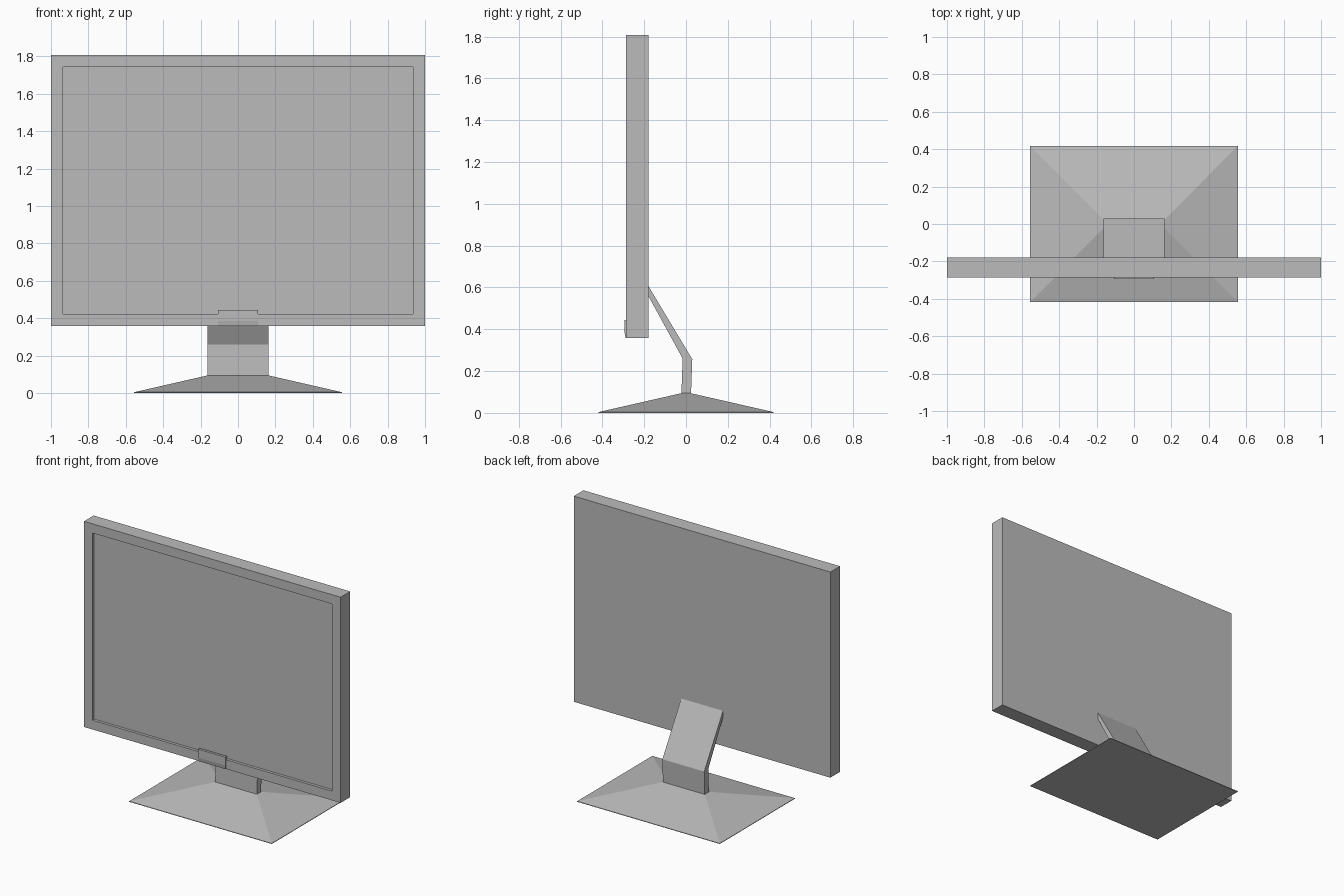
import bpy, bmesh
from mathutils import Vector

cube = bpy.data.objects.get("Cube")
if cube:
    bpy.data.objects.remove(cube, do_unlink=True)

grey = bpy.data.materials.new("plain_grey")
grey.use_nodes = True
GREY = (0.5, 0.5, 0.5, 1)
grey.diffuse_color = GREY
grey.node_tree.nodes["Principled BSDF"].inputs["Base Color"].default_value = GREY


def finish(name, bm):
    bmesh.ops.recalc_face_normals(bm, faces=bm.faces)
    mesh = bpy.data.meshes.new(name)
    bm.to_mesh(mesh)
    bm.free()
    mesh.materials.append(grey)
    obj = bpy.data.objects.new(name, mesh)
    bpy.context.collection.objects.link(obj)
    return obj


def extrude_profile(name, profile, half_width):
    """Side profile of (y, z) points, extruded across x."""
    bm = bmesh.new()
    face = bm.faces.new([bm.verts.new((-half_width, y, z)) for y, z in profile])
    out = bmesh.ops.extrude_face_region(bm, geom=[face])
    moved = [v for v in out["geom"] if isinstance(v, bmesh.types.BMVert)]
    bmesh.ops.translate(bm, verts=moved, vec=(2 * half_width, 0, 0))
    return finish(name, bm)


# Display housing: box with a recessed screen in its front
front, back, bottom, top = -0.286, -0.179, 0.358, 1.807
bm = bmesh.new()
bmesh.ops.create_cube(bm, size=1)
for v in bm.verts:
    v.co = Vector((v.co.x * 2, back if v.co.y > 0 else front, top if v.co.z > 0 else bottom))
bm.normal_update()
screen = min(bm.faces, key=lambda f: f.calc_center_median().y)
bmesh.ops.inset_region(bm, faces=[screen], thickness=0.092)
bmesh.ops.inset_region(bm, faces=[screen], thickness=0)
bmesh.ops.translate(bm, verts=screen.verts, vec=(0, 0.02, 0))
finish("display_housing", bm)

# Raised tab on the lower bezel, thicker at its top
extrude_profile("bezel_tab", [(front + 0.01, bottom), (front - 0.003, bottom),
                              (front - 0.008, 0.385), (front - 0.008, 0.444),
                              (front + 0.01, 0.444)], 0.107)

# Bent neck from the base to the back of the housing
extrude_profile("neck", [(-0.022, 0.09), (-0.016, 0.26), (back, 0.557),
                         (back, 0.605), (0.03, 0.257), (0.024, 0.09)], 0.163)

# Base: low pyramid with a thin rim
bm = bmesh.new()
rings = []
for hx, hy, z in [(0.556, 0.418, 0), (0.556, 0.418, 0.004), (0.163, 0.023, 0.094)]:
    rings.append([bm.verts.new((sx * hx, sy * hy, z))
                  for sx, sy in ((-1, -1), (1, -1), (1, 1), (-1, 1))])
for low, high in zip(rings, rings[1:]):
    for i in range(4):
        j = (i + 1) % 4
        bm.faces.new((low[i], low[j], high[j], high[i]))
bm.faces.new(rings[0])
bm.faces.new(rings[-1])
finish("base", bm)
